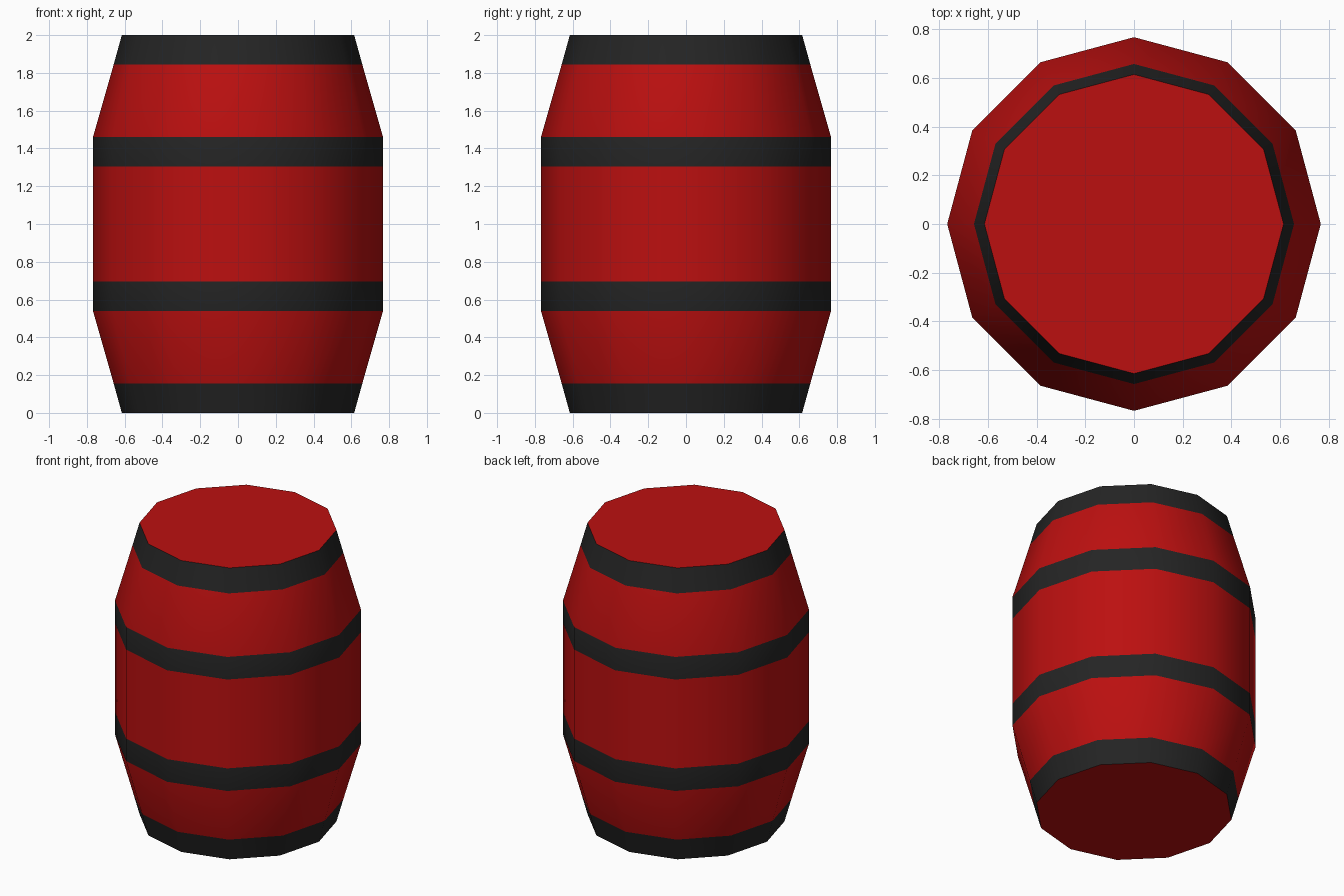
import bpy, bmesh, math

SIDES = 12

default = bpy.data.objects.get("Cube")
if default:
    bpy.data.objects.remove(default, do_unlink=True)


def make_material(name, color):
    mat = bpy.data.materials.new(name)
    mat.use_nodes = True
    mat.diffuse_color = color
    mat.node_tree.nodes["Principled BSDF"].inputs["Base Color"].default_value = color
    return mat


red = make_material("barrel red", (0.5, 0.005, 0.005, 1))
black = make_material("hoop black", (0.018, 0.018, 0.018, 1))

# Lower half profile (radius, height), mirrored for the upper half
lower = [(0.615, 0), (0.658, 0.155), (0.768, 0.54), (0.768, 0.695)]
profile = lower + [(r, 2 - z) for r, z in reversed(lower)]

bm = bmesh.new()
rings = []
for r, z in profile:
    angles = [math.tau * i / SIDES for i in range(SIDES)]
    rings.append([bm.verts.new((r * math.cos(a), r * math.sin(a), z)) for a in angles])

# Side walls: every other band is a hoop flush with the staves
for band, (low, high) in enumerate(zip(rings, rings[1:])):
    for i in range(SIDES):
        j = (i + 1) % SIDES
        face = bm.faces.new((low[i], low[j], high[j], high[i]))
        face.material_index = 1 - band % 2

# Flat lids
bm.faces.new(list(reversed(rings[0])))
bm.faces.new(rings[-1])

mesh = bpy.data.meshes.new("barrel")
bm.to_mesh(mesh)
bm.free()
mesh.materials.append(red)
mesh.materials.append(black)
barrel = bpy.data.objects.new("barrel", mesh)
bpy.context.collection.objects.link(barrel)

# Smooth staves with sharp rims
bpy.context.view_layer.objects.active = barrel
barrel.select_set(True)
bpy.ops.object.shade_smooth_by_angle(angle=math.radians(40))
